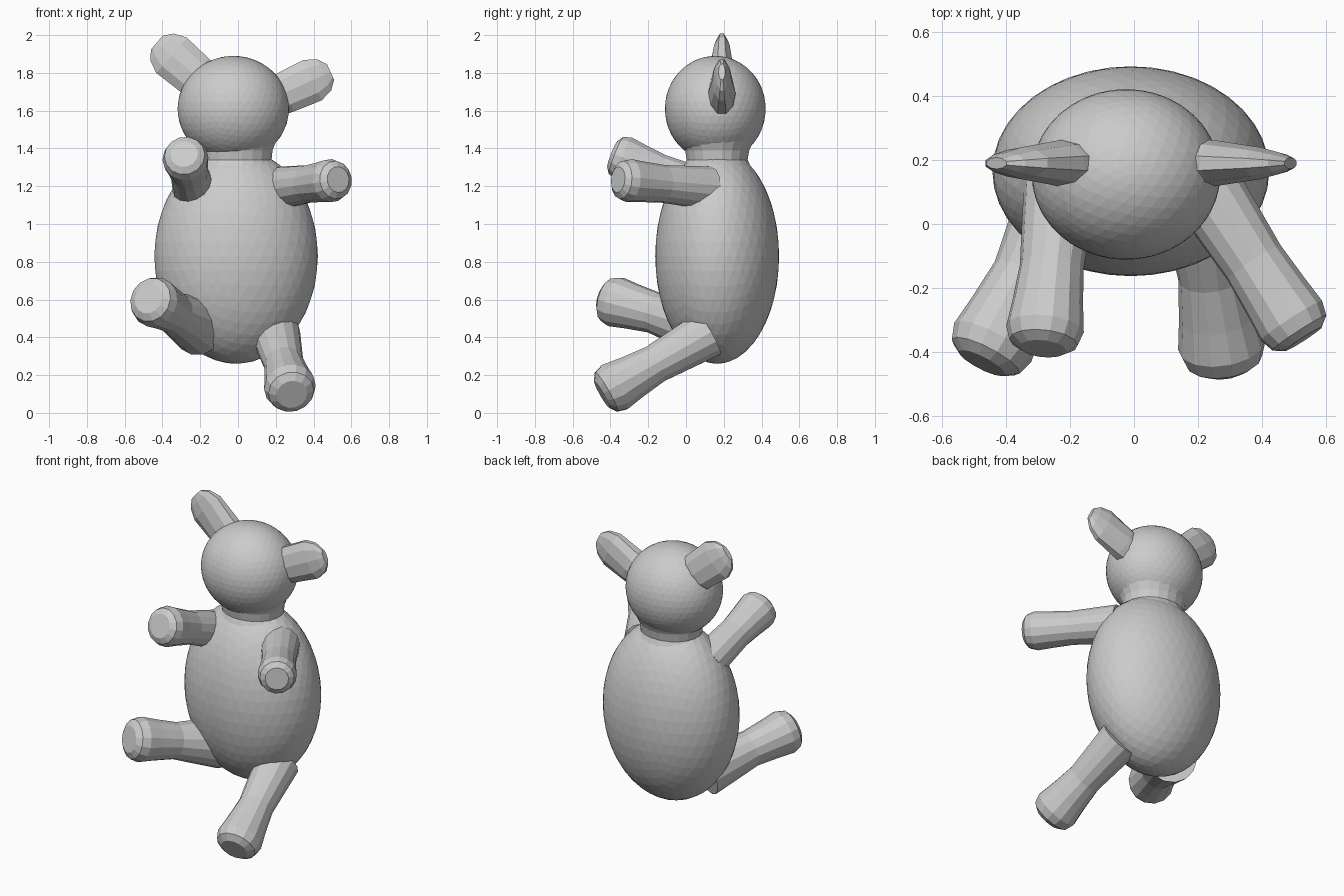
import bpy, bmesh, math
from mathutils import Vector

if "Cube" in bpy.data.objects:
    bpy.data.objects.remove(bpy.data.objects["Cube"])


def finish(name, bm):
    bmesh.ops.recalc_face_normals(bm, faces=bm.faces)
    mesh = bpy.data.meshes.new(name)
    bm.to_mesh(mesh)
    bm.free()
    obj = bpy.data.objects.new(name, mesh)
    bpy.context.collection.objects.link(obj)
    return obj


def ellipsoid(name, centre, radii):
    bm = bmesh.new()
    bmesh.ops.create_icosphere(bm, subdivisions=4, radius=1)
    for v in bm.verts:
        v.co = Vector(centre) + Vector(a * b for a, b in zip(v.co, radii))
    return finish(name, bm)


def loft(name, start, end, profile, sides):
    """Elliptical rings (t, radius_u, radius_v) along the line start-end."""
    start, end = Vector(start), Vector(end)
    d = (end - start).normalized()
    u = d.cross(Vector((0, 1, 0))).normalized()
    w = d.cross(u)
    bm = bmesh.new()
    rings = []
    for t, ru, rv in profile:
        c = start.lerp(end, t)
        angles = [2 * math.pi * (i + 0.5) / sides for i in range(sides)]
        rings.append([bm.verts.new(c + u * ru * math.cos(a) + w * rv * math.sin(a))
                      for a in angles])
    for a, b in zip(rings, rings[1:]):
        for i in range(sides):
            j = (i + 1) % sides
            bm.faces.new((a[i], a[j], b[j], b[i]))
    bm.faces.new(rings[0])
    bm.faces.new(rings[-1])
    return finish(name, bm)


def limb(name, start, end, base, middle, tip):
    # Flared root, slim middle, rounded paw with a flat sole
    profile = [(0, base), (0.25, (base + middle) / 2), (0.5, middle), (0.72, (middle + tip) / 2),
               (0.88, tip), (0.96, tip * 0.88), (1, tip * 0.6)]
    return loft(name, start, end, [(t, r, r) for t, r in profile], 14)


# Torso and head
ellipsoid("body", (-0.01, 0.165, 0.83), (0.433, 0.328, 0.57))
ellipsoid("head", (-0.025, 0.155, 1.61), (0.295, 0.267, 0.28))

# Neck blending head into body
loft("neck", (-0.01, 0.165, 1.24), (-0.01, 0.165, 1.44),
     [(0, 0.25, 0.21), (0.25, 0.225, 0.187), (0.5, 0.19, 0.163),
      (0.75, 0.195, 0.172), (1, 0.215, 0.195)], 20)

# Flattened ears
ear = [(0, 0.11, 0.075), (0.3, 0.122, 0.072), (0.72, 0.13, 0.05),
       (0.9, 0.1, 0.033), (1, 0.05, 0.018)]
loft("left_ear", (-0.15, 0.19, 1.72), (-0.43, 0.19, 1.96), ear, 10)
loft("right_ear", (0.15, 0.19, 1.65), (0.49, 0.19, 1.805),
     [(t, u * 0.95, v) for t, u, v in ear], 10)

# Arms
limb("left_arm", (-0.23, 0.12, 1.17), (-0.285, -0.39, 1.37), 0.115, 0.1, 0.122)
limb("right_arm", (0.22, 0.12, 1.19), (0.53, -0.36, 1.235), 0.115, 0.1, 0.115)

# Legs
limb("left_leg", (-0.2, 0.1, 0.455), (-0.475, -0.435, 0.605), 0.155, 0.11, 0.135)
limb("right_leg", (0.2, 0.12, 0.42), (0.285, -0.445, 0.098), 0.13, 0.105, 0.138)
